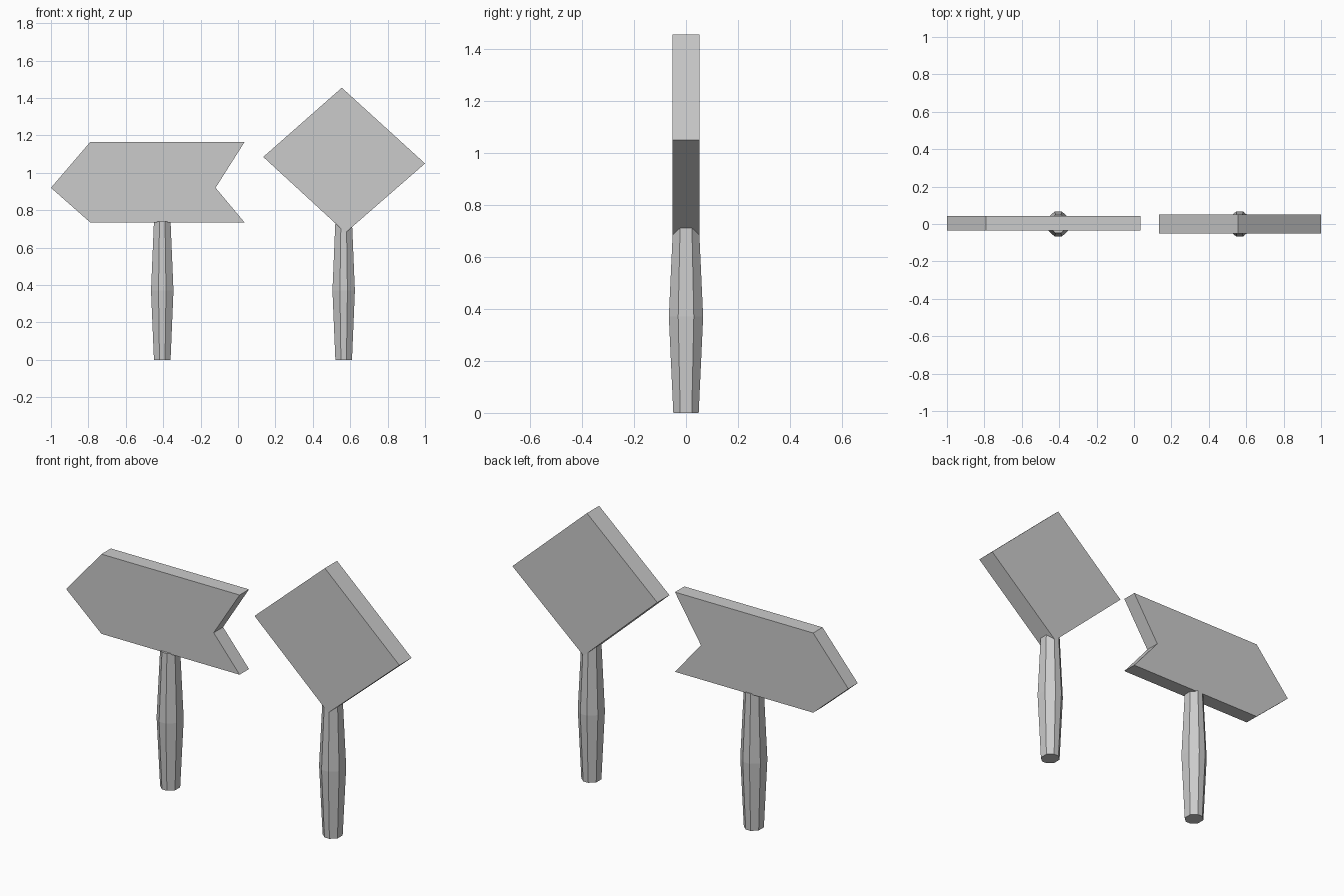
import bpy, bmesh

if "Cube" in bpy.data.objects:
    bpy.data.objects.remove(bpy.data.objects["Cube"])


def finish(name, bm):
    bmesh.ops.recalc_face_normals(bm, faces=bm.faces)
    mesh = bpy.data.meshes.new(name)
    bm.to_mesh(mesh)
    bm.free()
    obj = bpy.data.objects.new(name, mesh)
    bpy.context.collection.objects.link(obj)
    return obj


def board(name, outline, y_front, y_back):
    """Extrude an x-z outline into a flat sign board."""
    bm = bmesh.new()
    face = bm.faces.new([bm.verts.new((x, y_front, z)) for x, z in outline])
    ext = bmesh.ops.extrude_face_region(bm, geom=[face])
    verts = [v for v in ext["geom"] if isinstance(v, bmesh.types.BMVert)]
    bmesh.ops.translate(bm, verts=verts, vec=(0, y_back - y_front, 0))
    return finish(name, bm)


def post(name, x0):
    """Faceted post, swollen in the middle."""
    section = [(0.06, -0.03), (0.06, 0.03), (0.02, 0.066), (-0.02, 0.066),
               (-0.06, 0.03), (-0.06, -0.03), (-0.02, -0.066), (0.02, -0.066)]
    bm = bmesh.new()
    rings = [[bm.verts.new((x0 + x * s, y * s, z)) for x, y in section]
             for z, s in ((0, 0.74), (0.37, 1.0), (0.74, 0.74))]
    n = len(section)
    for a, b in zip(rings, rings[1:]):
        for i in range(n):
            j = (i + 1) % n
            bm.faces.new((a[i], a[j], b[j], b[i]))
    bm.faces.new(rings[0])
    bm.faces.new(rings[-1])
    return finish(name, bm)


# Arrow sign with notched tail
board("arrow_board", [(-1, 0.92), (-0.79, 0.735), (0.035, 0.735),
                      (-0.12, 0.92), (0.035, 1.165), (-0.79, 1.165)], -0.036, 0.044)
post("arrow_post", -0.405)

# Tilted square sign
board("diamond_board", [(0.135, 1.085), (0.575, 0.68),
                        (1.0, 1.05), (0.555, 1.455)], -0.052, 0.052)
post("diamond_post", 0.565)
